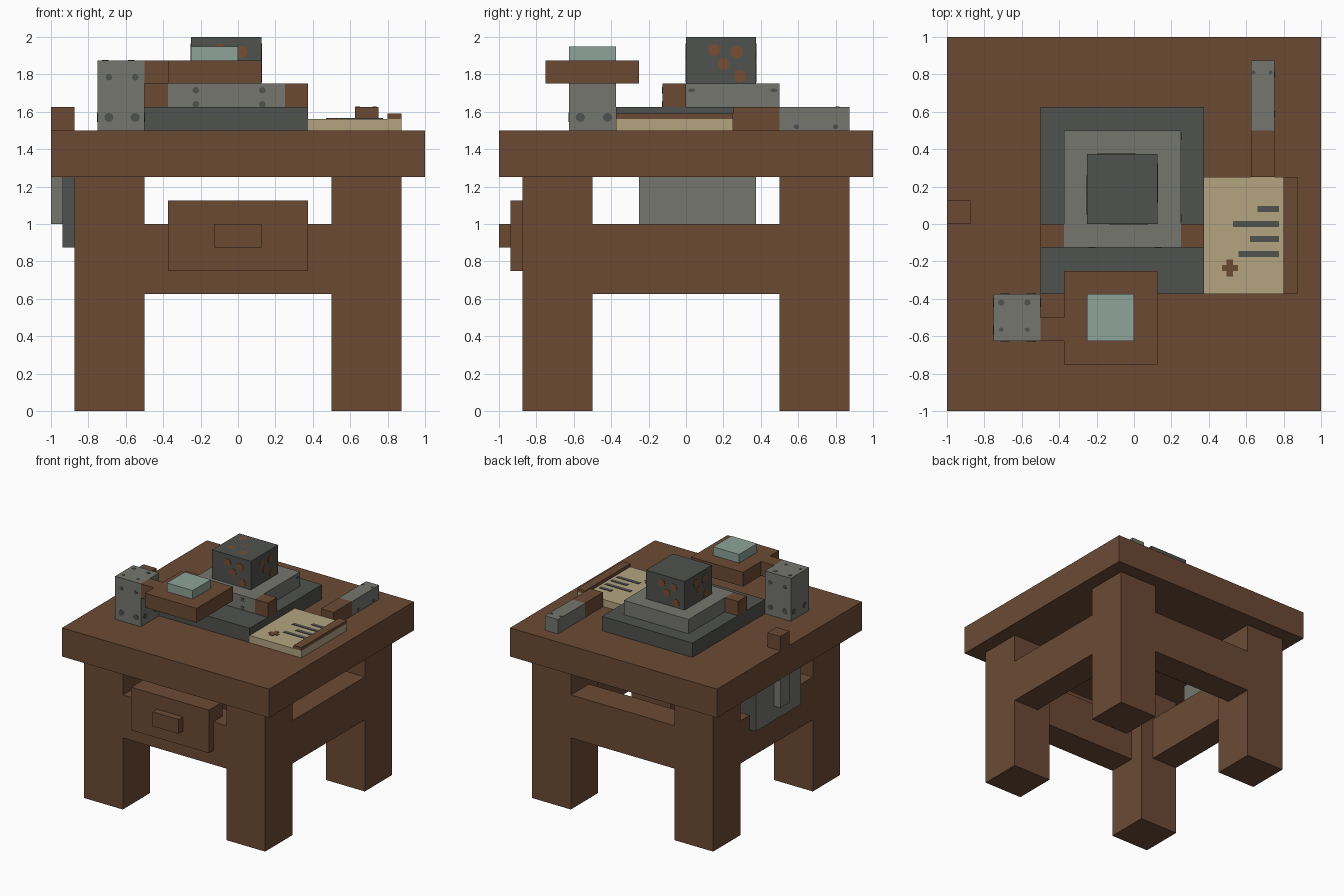
import bpy
import bmesh
from mathutils import Matrix, Vector

cube = bpy.data.objects.get("Cube")
if cube:
    bpy.data.objects.remove(cube, do_unlink=True)


def material(name, *rgb):
    """Flat colour from 0-255 screen values, stored as linear."""
    linear = [((c / 255 + 0.055) / 1.055) ** 2.4 for c in rgb] + [1]
    m = bpy.data.materials.new(name)
    m.use_nodes = True
    m.diffuse_color = linear
    bsdf = m.node_tree.nodes["Principled BSDF"]
    bsdf.inputs["Base Color"].default_value = linear
    bsdf.inputs["Roughness"].default_value = 0.9
    return m


wood = material("brown wood", 107, 74, 52)
ember = material("ember brown", 120, 77, 51)
stone = material("light grey stone", 117, 118, 111)
iron = material("dark grey iron", 80, 82, 78)
paper = material("tan paper", 179, 163, 128)
glass = material("pale green glass", 141, 163, 153)


def finish(name, bm, *mats):
    mesh = bpy.data.meshes.new(name)
    bm.to_mesh(mesh)
    bm.free()
    for m in mats:
        mesh.materials.append(m)
    ob = bpy.data.objects.new(name, mesh)
    bpy.context.collection.objects.link(ob)
    return ob


def box(name, mat, x, y, z):
    """Box from its (low, high) range on each axis."""
    spans = [Vector(s) for s in (x, y, z)]
    size = [s.y - s.x for s in spans]
    mid = [(s.x + s.y) / 2 for s in spans]
    bm = bmesh.new()
    bmesh.ops.create_cube(bm, size=1, matrix=Matrix.Translation(mid) @ Matrix.Diagonal((*size, 1)))
    return finish(name, bm, mat)


def spot(name, mat, pos, normal, radius, stretch=1, sides=8):
    """Thin round or oval plate lying on a surface."""
    turn = Vector(normal).to_track_quat('Z', 'Y').to_matrix().to_4x4()
    bm = bmesh.new()
    bmesh.ops.create_cone(bm, cap_ends=True, segments=sides, radius1=radius, radius2=radius, depth=0.006,
                          matrix=Matrix.Translation(pos) @ turn @ Matrix.Diagonal((stretch, 1, 1, 1)))
    return finish(name, bm, mat)


UP, FRONT, BACK = (0, 0, 1), (0, -1, 0), (0, 1, 0)
LEFT, RIGHT = (1, 0, 0), (-1, 0, 0)


def span(sign, a, b):
    return tuple(sorted((sign * a, sign * b)))


# Table: top, legs and rails
box("table_top", wood, (-1, 1), (-1, 1), (1.25, 1.5))
for sx in (-1, 1):
    for sy in (-1, 1):
        box("leg", wood, span(sx, .5, .875), span(sy, .5, .875), (0, 1.25))
for s in (-1, 1):
    box("long_rail", wood, (-.5, .5), span(s, .625, .875), (.625, 1))
    box("side_rail", wood, span(s, .625, .875), (-.5, .5), (.625, 1))

# Drawer
box("drawer", wood, (-.375, .375), (-.9375, -.75), (.75, 1.125))
box("drawer_handle", wood, (-.125, .125), (-1, -.9375), (.875, 1))

# Hanging side panel, its narrow ends darker
panel = box("side_panel", stone, (-.9375, -.875), (-.25, .375), (.875, 1.25))
back = box("panel_back", stone, (-.875, -.75), (-.25, .375), (1, 1.25))
for ob in (panel, back):
    ob.data.materials.append(iron)
    for f in ob.data.polygons:
        f.material_index = int(abs(f.normal.y) > .5)
box("panel_bracket", stone, (-1, -.9375), (0, .125), (1, 1.25))
box("side_peg", wood, (-1, -.875), (0, .125), (1.5, 1.625))

# Stepped anvil base with wooden wedges
box("base_slab", iron, (-.5, .375), (-.375, .625), (1.5, 1.625))
box("middle_step", stone, (-.375, .25), (-.125, .5), (1.625, 1.75))
for x in ((-.5, -.375), (.25, .375)):
    box("wedge", wood, x, (-.125, 0), (1.625, 1.75))
for x in (-.225, .13):
    for z in (1.64, 1.715):
        spot("step_rivet", iron, (x, -.125, z), FRONT, .018)
for y in (.03, .47):
    spot("step_rivet", iron, (.25, y, 1.715), LEFT, .01, 2)

# Iron block with glowing spots
box("iron_block", iron, (-.25, .125), (0, .375), (1.75, 2))
for u, v in ((.15, .18), (.27, .17), (.2, .105), (.29, .04)):
    z = 1.75 + v
    spot("ember_side", ember, (.125, u, z), LEFT, .034)
    spot("ember_side", ember, (-.25, .375 - u, z), RIGHT, .034)
    spot("ember_side", ember, (u - .25, 0, z), FRONT, .034)
    spot("ember_side", ember, (.125 - u, .375, z), BACK, .034)
for x, y in ((-.17, .32), (-.08, .22), (-.15, .12), (-.03, .1)):
    spot("ember_top", ember, (x, y, 1.997), UP, .037)

# Stone post carrying a wooden tray
box("post", stone, (-.75, -.5), (-.625, -.375), (1.5, 1.875))
for x in (-.69, -.55):
    for z in (1.57, 1.785):
        r = .025 if z < 1.6 else .018
        spot("post_rivet", iron, (x, -.625, z), FRONT, r)
        spot("post_rivet", iron, (x, -.375, z), BACK, r)
for y in (-.565, -.42):
    spot("post_rivet", iron, (-.5, y, 1.57), LEFT, .025)
    spot("post_rivet", iron, (-.75, y, 1.57), RIGHT, .025)
    for x in (-.71, -.57):
        spot("post_rivet", iron, (x, y, 1.875), UP, .017 if y > -.5 else .012)
box("tray_arm", wood, (-.5, -.375), (-.625, -.5), (1.75, 1.875))
box("tray", wood, (-.375, .125), (-.75, -.25), (1.75, 1.875))
box("glass_tile", glass, (-.25, 0), (-.625, -.375), (1.875, 1.95))

# Stack of paper with marks and a wooden edge
box("paper_stack", paper, (.375, .875), (-.375, .25), (1.5, 1.5625))
box("paper_edge", wood, (.8, .875), (-.375, .25), (1.5625, 1.59))
for start, y in ((.66, .08), (.53, 0), (.62, -.08), (.56, -.16)):
    box("written_line", iron, (start, .775), (y - .016, y + .016), (1.56, 1.566))
box("cross_mark", wood, (.47, .555), (-.252, -.22), (1.56, 1.566))
box("cross_mark", wood, (.495, .53), (-.28, -.19), (1.56, 1.567))

# Chisel
box("chisel_handle", wood, (.625, .75), (.25, .5), (1.5, 1.625))
box("chisel_blade", stone, (.625, .75), (.5, .875), (1.5, 1.625))
for y in (.59, .8):
    spot("blade_nick", iron, (.75, y, 1.52), LEFT, .014)
for x in (.64, .73):
    spot("blade_nick", iron, (x, .81, 1.625), UP, .011)
